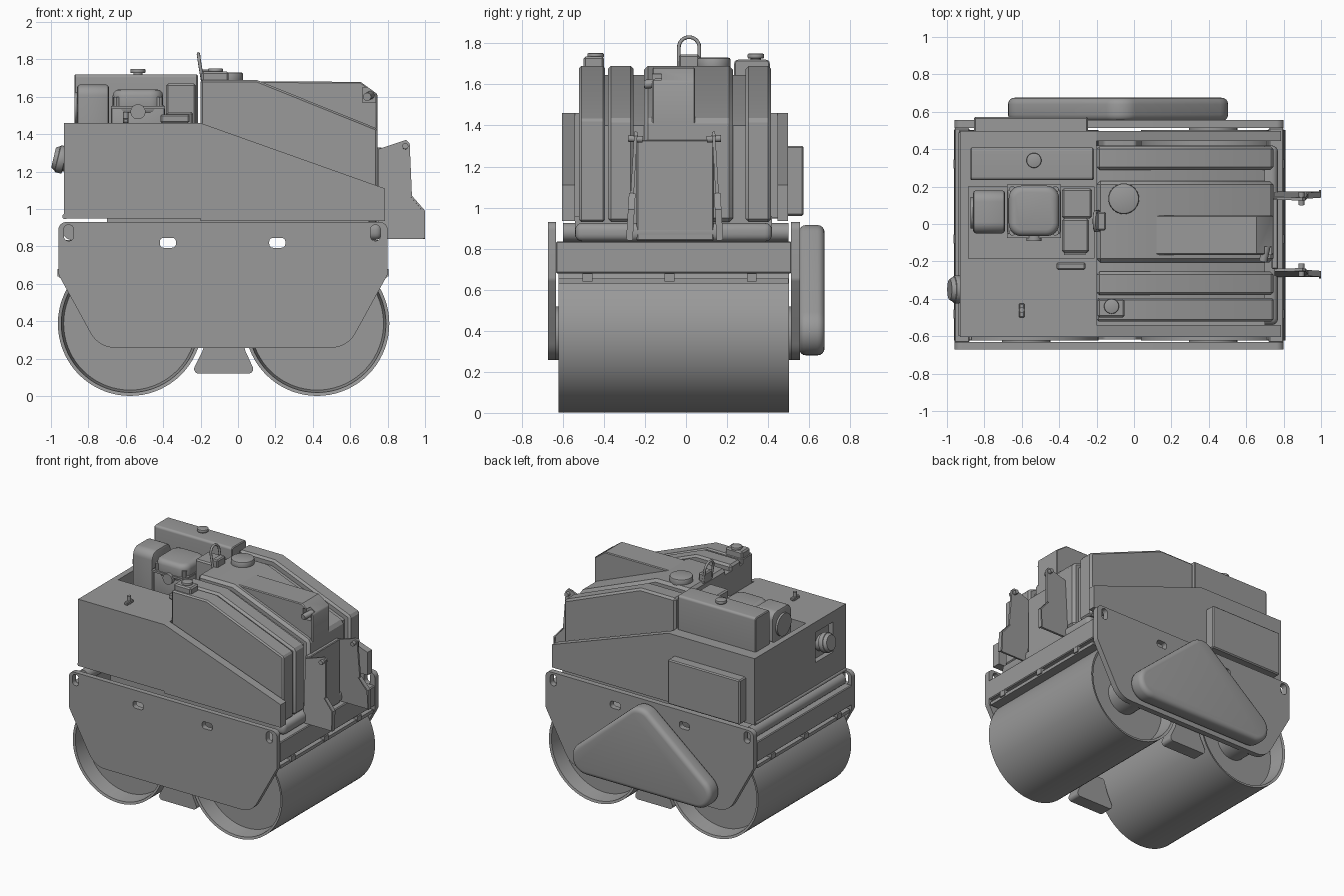
import bpy, bmesh, math
from mathutils import Vector

if "Cube" in bpy.data.objects:
    bpy.data.objects.remove(bpy.data.objects["Cube"])

paint = bpy.data.materials.new("dark_grey_paint")
paint.diffuse_color = (0.32, 0.32, 0.32, 1)
paint.use_nodes = True
paint.node_tree.nodes["Principled BSDF"].inputs["Base Color"].default_value = paint.diffuse_color


def smooth(ob):
    bpy.ops.object.select_all(action='DESELECT')
    ob.select_set(True)
    bpy.context.view_layer.objects.active = ob
    bpy.ops.object.shade_smooth_by_angle(angle=math.radians(32))


def finish(name, bm, bevel=0, seg=1):
    bmesh.ops.recalc_face_normals(bm, faces=bm.faces)
    me = bpy.data.meshes.new(name)
    bm.to_mesh(me)
    bm.free()
    me.materials.append(paint)
    ob = bpy.data.objects.new(name, me)
    bpy.context.collection.objects.link(ob)
    bpy.context.view_layer.objects.active = ob
    if bevel:
        m = ob.modifiers.new("bevel", 'BEVEL')
        m.width, m.segments, m.limit_method = bevel, seg, 'ANGLE'
        m.angle_limit = math.radians(40)
        bpy.ops.object.modifier_apply(modifier="bevel")
    smooth(ob)
    return ob


def rounded(pts, r, n=8):
    """Fillet every corner of a polygon; r is one radius or one per corner."""
    out = []
    rs = r if isinstance(r, (list, tuple)) else [r] * len(pts)
    for i, (p, r) in enumerate(zip(pts, rs)):
        p = Vector(p)
        a = (Vector(pts[i - 1]) - p).normalized()
        b = (Vector(pts[(i + 1) % len(pts)]) - p).normalized()
        half = a.angle(b) / 2
        w = math.pi - 2 * half
        c = p + (a + b).normalized() * r / math.sin(half)
        s = p + a * r / math.tan(half) - c
        e = p + b * r / math.tan(half) - c
        for k in range(n + 1):
            t = k / n
            out.append(tuple(c + (s * math.sin((1 - t) * w) + e * math.sin(t * w)) / math.sin(w)))
    return out


def prism(name, pts, lo, hi, axis='y', bevel=0, seg=1):
    """Extrude a profile: (x,z) along y, (y,z) along x or (x,y) along z."""
    put = {'y': lambda a, b: (a, lo, b), 'x': lambda a, b: (lo, a, b), 'z': lambda a, b: (a, b, lo)}[axis]
    bm = bmesh.new()
    f = bm.faces.new([bm.verts.new(put(*p)) for p in pts])
    ext = bmesh.ops.extrude_face_region(bm, geom=[f])['geom']
    d = Vector([hi - lo if axis == c else 0 for c in 'xyz'])
    bmesh.ops.translate(bm, vec=d, verts=[v for v in ext if isinstance(v, bmesh.types.BMVert)])
    return finish(name, bm, bevel, seg)


def rect(a0, a1, b0, b1):
    return [(a0, b0), (a1, b0), (a1, b1), (a0, b1)]


def box(name, x0, x1, y0, y1, z0, z1, bevel=0, seg=1):
    return prism(name, rect(x0, x1, z0, z1), y0, y1, 'y', bevel, seg)


def cyl(name, p, q, r, r2=None, bevel=0, n=32):
    p, q = Vector(p), Vector(q)
    bm = bmesh.new()
    bmesh.ops.create_cone(bm, cap_ends=True, segments=n, radius1=r, radius2=r2 or r, depth=(q - p).length)
    rot = (q - p).to_track_quat('Z', 'Y').to_matrix()
    bmesh.ops.rotate(bm, cent=(0, 0, 0), matrix=rot, verts=bm.verts)
    bmesh.ops.translate(bm, vec=(p + q) / 2, verts=bm.verts)
    return finish(name, bm, bevel, 2)


def cut(ob, *cutters):
    for c in cutters:
        m = ob.modifiers.new("cut", 'BOOLEAN')
        m.operation, m.object, m.solver = 'DIFFERENCE', c, 'EXACT'
        bpy.context.view_layer.objects.active = ob
        bpy.ops.object.modifier_apply(modifier="cut")
        bpy.data.objects.remove(c)
    smooth(ob)


def lathe(name, prof, x, z, n=72):
    """Spin an (r, y) profile about an axis parallel to y."""
    bm = bmesh.new()
    vs = [bm.verts.new((x + r, y, z)) for r, y in prof]
    es = [bm.edges.new(e) for e in zip(vs, vs[1:])]
    bmesh.ops.spin(bm, geom=vs + es, cent=(x, 0, z), axis=(0, 1, 0), angle=2 * math.pi, steps=n)
    bmesh.ops.remove_doubles(bm, verts=bm.verts, dist=1e-5)
    return finish(name, bm)


# Rolling drums with recessed ends, and axle hubs
for side, x in (("rear", -0.577), ("front", 0.423)):
    lathe(side + "_drum", [(0, -0.5), (0.355, -0.5), (0.368, -0.617), (0.386, -0.622),
                           (0.386, 0.502), (0.368, 0.497), (0.355, 0.38), (0, 0.38)], x, 0.387)
    cyl(side + "_drum_axle", (x, -0.64, 0.387), (x, 0.52, 0.387), 0.13)

# Side plates with slots, and the feet below them
plate = [(-0.96, 0.93), (-0.96, 0.65), (-0.745, 0.258), (0.585, 0.258), (0.8, 0.65), (0.8, 0.93)]
foot = [(-0.16, 0.34), (-0.19, 0.24), (-0.25, 0.12), (0.095, 0.12), (0.04, 0.24), (0.01, 0.34)]
for side, y0, y1, yf in (("front", -0.672, -0.632, -0.618), ("back", 0.512, 0.555, 0.398)):
    p = prism(side + "_side_plate", rounded(plate, [0.04, 0.04, 0.15, 0.15, 0.04, 0.04]), y0, y1)
    cutters = [prism("slot", rounded(rect(x - 0.026, x + 0.026, 0.83, 0.915), 0.024), y0 - 0.1, y1 + 0.1)
               for x in (-0.905, 0.735)]
    cutters += [prism("slot", rounded(rect(x - 0.043, x + 0.043, 0.793, 0.846), 0.02), y0 - 0.1, y1 + 0.1)
                for x in (-0.375, 0.21)]
    cut(p, *cutters)
    prism(side + "_foot", rounded(foot, 0.025), yf, yf + 0.1)

# Drive belt cover
prism("belt_cover", rounded([(-0.89, 0.28), (0.705, 0.28), (-0.07, 0.952)], 0.12, 12), 0.55, 0.675, 'y', 0.035, 4)

# Chassis, end beams, tube, bumper and scrapers
box("chassis", -0.7, 0.7, -0.54, 0.42, 0.86, 0.96)
for side, s in (("rear", -1), ("front", 1)):
    def span(name, d0, d1, *rest):
        a, b = sorted((-0.08 + s * d0, -0.08 + s * d1))
        return box(side + name, a, b, *rest)
    span("_cross_beam", 0.8, 0.88, -0.634, 0.514, 0.68, 0.835, 0.006)
    span("_scraper", 0.79, 0.875, -0.62, 0.5, 0.63, 0.655)
    for i, y in enumerate((-0.48, -0.08, 0.32)):
        span(f"_scraper_clamp_{i}", 0.84, 0.885, y - 0.024, y + 0.024, 0.64, 0.68)
cyl("rear_tube", (-0.89, -0.6, 0.88), (-0.89, 0.5, 0.88), 0.045)
box("front_bumper", 0.5, 0.77, -0.54, 0.42, 0.835, 0.925, 0.035, 4)

# Engine housing with engine bay and exhaust opening
housing = box("engine_housing", -0.93, -0.2, -0.605, 0.497, 0.95, 1.46)
cut(housing, box("bay", -0.885, -0.215, -0.185, 0.2, 1.28, 1.6),
    box("opening", -1.1, -0.89, -0.45, -0.24, 1.15, 1.38))
cyl("rear_lip", (-0.925, -0.6, 0.96), (-0.925, 0.49, 0.96), 0.014)

# Sloping side panels beside the tank
for side, y0, y1 in (("front", -0.605, -0.54), ("back", 0.445, 0.497)):
    prism(side + "_side_panel", [(-0.2, 0.935), (0.785, 0.935), (0.785, 1.11), (-0.2, 1.46)], y0, y1)
box("back_side_box", -0.855, -0.245, 0.49, 0.573, 0.96, 1.3, 0.008)

# Water tank: recessed core plus raised lobes
prism("tank_core", [(-0.2, 0.93), (0.7, 0.93), (0.7, 1.4), (0.085, 1.645), (-0.2, 1.645)], -0.5, 0.4)
lobe = [(-0.2, 0.93), (0.745, 0.93), (0.745, 1.43), (0.1, 1.69), (-0.2, 1.69)]
for i, (y0, y1, bv) in enumerate(((-0.52, -0.395, 0.01), (-0.38, -0.255, 0.015), (-0.205, 0.23, 0.02), (0.29, 0.415, 0.015))):
    prism(f"tank_lobe_{i}", lobe, y0, y1, 'y', bv)
block = prism("tank_nose_block", [(0.1, 1.5), (0.745, 1.4), (0.745, 1.615), (0.655, 1.68), (0.1, 1.682)],
              -0.165, 0.045, 'y', 0.006)
cut(block, box("notch", 0.665, 0.735, -0.2, -0.12, 1.57, 1.65))
cyl("nose_plug", (0.69, -0.2, 1.6), (0.71, -0.11, 1.61), 0.022, n=12)

# Tank caps and lifting ring
cyl("water_cap", (-0.055, 0.135, 1.67), (-0.055, 0.135, 1.73), 0.082, bevel=0.01)
box("filler_block", -0.195, -0.05, -0.5, -0.4, 1.66, 1.735, 0.01)
cyl("filler_cap", (-0.12, -0.44, 1.73), (-0.12, -0.44, 1.752), 0.04, bevel=0.006)
box("lifting_base", -0.198, -0.15, -0.035, 0.065, 1.5, 1.745, 0.008)
path = [(-0.185, -0.035, 1.66)] + [(-0.205 - 0.007 * math.sin(t), 0.015 - 0.05 * math.cos(t), 1.78 + 0.05 * math.sin(t))
        for t in [math.pi * k / 12 for k in range(13)]] + [(-0.185, 0.065, 1.66)]
cu = bpy.data.curves.new("lifting_ring", 'CURVE')
cu.dimensions, cu.bevel_depth, cu.bevel_resolution = '3D', 0.009, 2
cu.materials.append(paint)
sp = cu.splines.new('POLY')
sp.points.add(len(path) - 1)
for pt, co in zip(sp.points, path):
    pt.co = (*co, 1)
bpy.context.collection.objects.link(bpy.data.objects.new("lifting_ring", cu))

# Handle brackets and their mounting plate
prof = [(0.75, -0.26), (1.0, -0.26), (1.0, -0.11), (0.93, -0.03), (0.918, 0.25), (0.9, 0.27), (0.75, 0.22)]
edge = [(0.99, -0.26), (1.0, -0.26), (1.0, -0.11), (0.93, -0.03), (0.92, -0.03), (0.99, -0.115)]
for side, y, a in (("left", -0.26, -0.06), ("right", 0.15, 0.06)):
    parts = [prism(side + "_handle_bracket", prof, -0.008, 0.008),
             prism(side + "_bracket_flange", edge, -0.016, 0.016),
             cyl(side + "_bracket_pin", (0.895, -0.035, 0.235), (0.895, 0.035, 0.235), 0.016, n=16)]
    for o in parts:
        o.location, o.rotation_euler.x = (0, y, 1.1), a
box("handle_mount_plate", 0.735, 0.77, -0.24, 0.135, 0.84, 1.33, 0.005)

# Fuel tank
prism("fuel_tank", rounded(rect(0.235, 0.408, 1.44, 1.72), 0.018), -0.875, -0.215, 'x', 0.006)
cyl("fuel_cap_neck", (-0.535, 0.34, 1.7), (-0.535, 0.34, 1.73), 0.025)
cyl("fuel_cap", (-0.535, 0.34, 1.726), (-0.535, 0.34, 1.75), 0.04, bevel=0.006)

# Engine: starter shroud, block, cylinder cover, air filter
prism("starter_shroud", rounded(rect(-0.05, 0.18, 1.3, 1.665), 0.06), -0.86, -0.69, 'x', 0.015, 2)
cyl("starter_disc", (-0.875, 0.06, 1.54), (-0.85, 0.06, 1.54), 0.085)
box("engine_block", -0.68, -0.39, -0.06, 0.19, 1.3, 1.56, 0.02, 2)
prism("cylinder_cover", rounded(rect(-0.67, -0.4, -0.065, 0.205), 0.07), 1.5, 1.64, 'z', 0.035, 3)
box("cylinder_flange", -0.68, -0.39, -0.075, 0.21, 1.535, 1.55)
cyl("crank_boss", (-0.535, -0.09, 1.52), (-0.535, 0.0, 1.52), 0.04)
for i, (x, y) in enumerate(((-0.65, -0.045), (-0.42, -0.045), (-0.65, 0.185), (-0.42, 0.185))):
    cyl(f"cover_bolt_{i}", (x, y, 1.54), (x, y, 1.6), 0.018, n=8)
box("air_filter", -0.385, -0.225, 0.03, 0.19, 1.3, 1.67, 0.01)
box("muffler_guard", -0.385, -0.24, -0.155, 0.03, 1.3, 1.52, 0.012)
for i in range(3):
    box(f"guard_rib_{i}", -0.375, -0.26, -0.165, -0.15, 1.465 + i * 0.016, 1.473 + i * 0.016)

# Exhaust pipe and deck latches
cyl("exhaust_pipe", (-0.86, -0.35, 1.245), (-0.972, -0.35, 1.272), 0.06)
cyl("exhaust_collar", (-0.925, -0.35, 1.26), (-0.965, -0.35, 1.27), 0.074, bevel=0.008)
cyl("exhaust_tip", (-0.965, -0.35, 1.27), (-0.986, -0.35, 1.275), 0.068, 0.055)
box("deck_latch", -0.615, -0.585, -0.5, -0.425, 1.46, 1.485, 0.005)
cyl("deck_latch_pin", (-0.6, -0.46, 1.46), (-0.6, -0.46, 1.52), 0.014, n=12)
box("deck_handle", -0.415, -0.26, -0.245, -0.205, 1.46, 1.505, 0.008)
